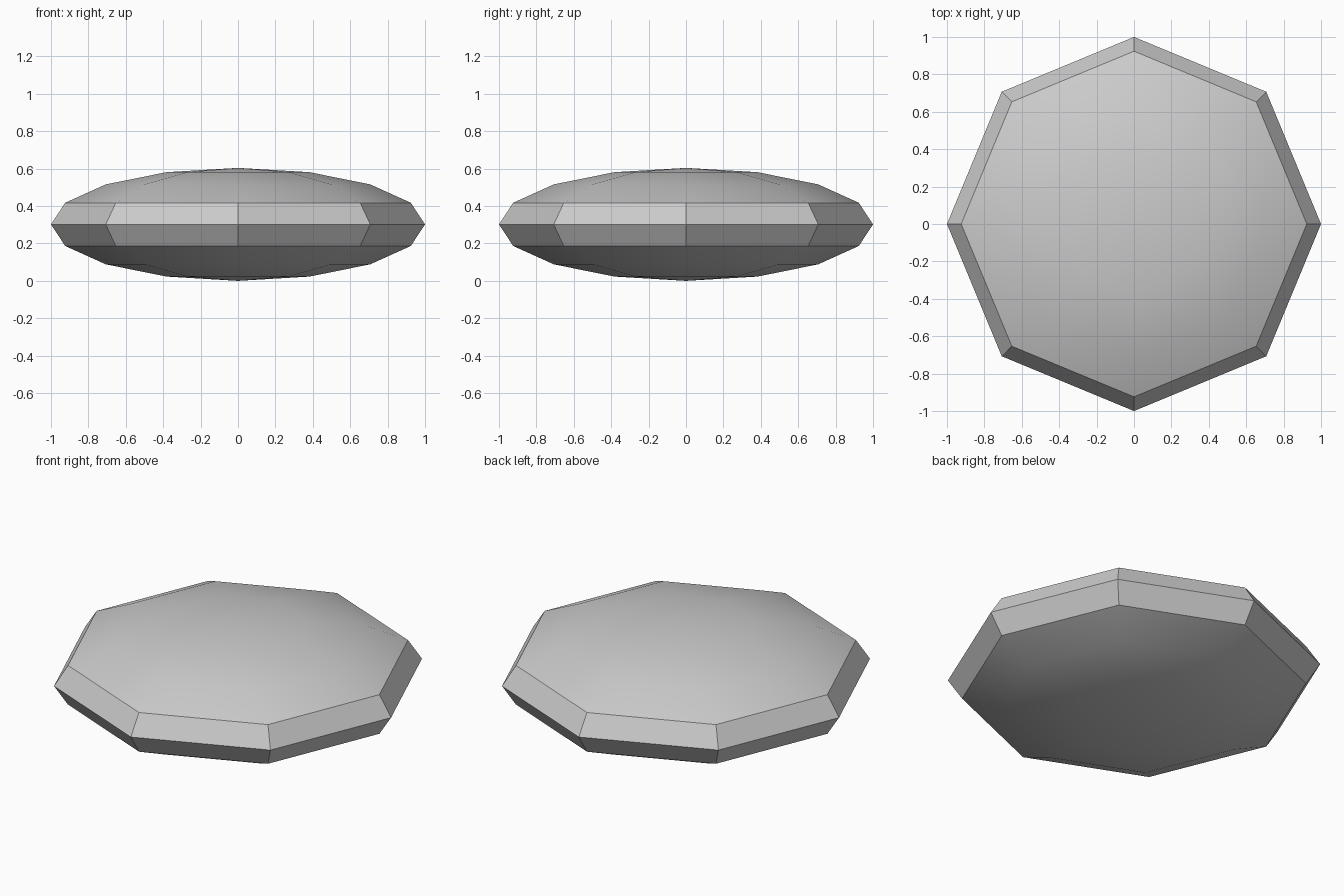
import bpy
import math

cube = bpy.data.objects.get("Cube")
if cube:
    bpy.data.objects.remove(cube, do_unlink=True)

HALF_HEIGHT = 0.302

# Single plain grey
grey = bpy.data.materials.new("plain_grey")
grey.use_nodes = True
colour = (0.6, 0.6, 0.6, 1.0)
grey.diffuse_color = colour
grey.node_tree.nodes["Principled BSDF"].inputs["Base Color"].default_value = colour

# Flattened eight-sided pebble with corners on the x and y axes
bpy.ops.mesh.primitive_uv_sphere_add(
    segments=8, ring_count=8, radius=1, location=(0, 0, HALF_HEIGHT))
disc = bpy.context.object
disc.name = "faceted_disc"
disc.scale.z = HALF_HEIGHT
bpy.ops.object.transform_apply(location=False, rotation=False, scale=True)
disc.data.materials.append(grey)

# Smooth domes, crisp rim facets
bpy.ops.object.shade_smooth_by_angle(angle=math.radians(30))
